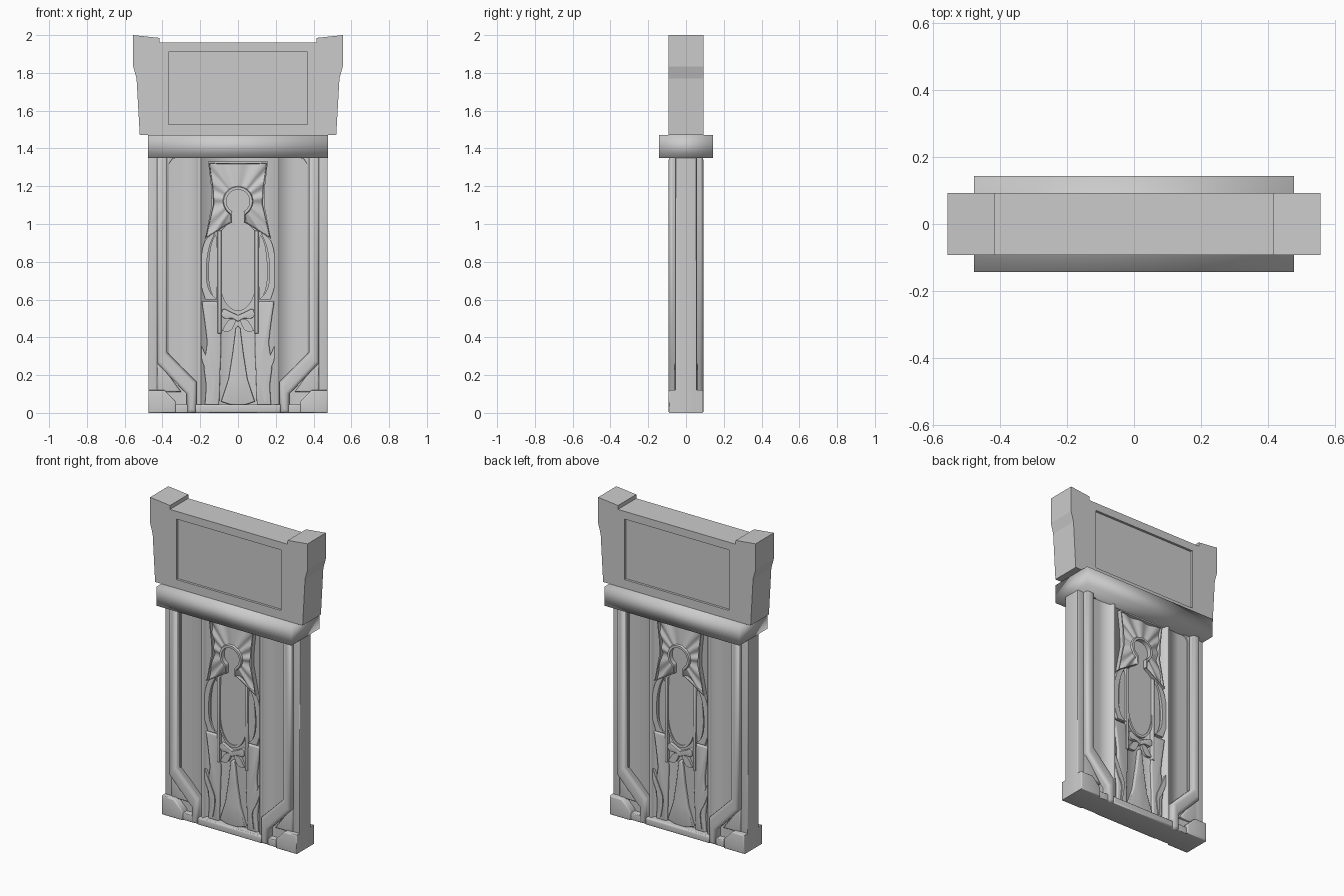
import bpy, bmesh, math
from mathutils import Vector

if "Cube" in bpy.data.objects:
    bpy.data.objects.remove(bpy.data.objects["Cube"])


def finish(name, bm, mirror=(False, False), angle=40):
    me = bpy.data.meshes.new(name)
    bm.to_mesh(me)
    bm.free()
    ob = bpy.data.objects.new(name, me)
    bpy.context.collection.objects.link(ob)
    bpy.ops.object.select_all(action='DESELECT')
    ob.select_set(True)
    bpy.context.view_layer.objects.active = ob
    if angle:
        bpy.ops.object.shade_smooth_by_angle(angle=math.radians(angle))
    if any(mirror):
        m = ob.modifiers.new("mirror", 'MIRROR')
        m.use_axis = (mirror[0], mirror[1], False)
        m.merge_threshold = 0.0001
    return ob


def prism(name, pts, hy, both=False, bevel=0, angle=40, seg=3):
    """Front outline in x, z, extruded through the slab from -hy to hy."""
    bm = bmesh.new()
    f = bm.faces.new([bm.verts.new((x, -hy, z)) for x, z in pts])
    r = bmesh.ops.extrude_face_region(bm, geom=[f])
    new = [v for v in r['geom'] if isinstance(v, bmesh.types.BMVert)]
    bmesh.ops.translate(bm, verts=new, vec=(0, 2 * hy, 0))
    if not any(g.normal.y > .9 for g in bm.faces) or len(bm.faces) < len(pts) + 2:
        bm.faces.new([v for v in bm.verts if v.co.y < 0]) if len(bm.faces) < len(pts) + 2 else None
    bmesh.ops.recalc_face_normals(bm, faces=bm.faces[:])
    if bevel:
        rims = [e for e in bm.edges if abs(e.verts[0].co.y - e.verts[1].co.y) < 1e-6]
        bmesh.ops.bevel(bm, geom=rims, offset=bevel, segments=seg, profile=0.5,
                        affect='EDGES', clamp_overlap=True)
    return finish(name, bm, (both, False), angle)


def rect(x0, x1, z0, z1):
    return [(x0, z0), (x1, z0), (x1, z1), (x0, z1)]


def sym(half):
    return half + [(-x, z) for x, z in reversed(half) if x > 1e-6]


def smooth(pts, n=5):
    """Closed Catmull-Rom outline; a doubled point makes a corner."""
    out, k = [], len(pts)
    for i in range(k):
        a, b, c, d = (Vector(pts[(i + j) % k]) for j in (-1, 0, 1, 2))
        if (b - c).length < 1e-6:
            continue
        for s in range(n):
            t = s / n
            p = 0.5 * (2 * b + (c - a) * t + (2 * a - 5 * b + 4 * c - d) * t * t
                       + (3 * b - a - 3 * c + d) * t ** 3)
            out.append((p.x, p.y))
    return out


def subdivide(pts, n):
    """Open polyline with n samples per segment, keeping the corners."""
    pts = [Vector(p) for p in pts]
    return [a.lerp(b, i / n) for a, b in zip(pts, pts[1:]) for i in range(n)] + [pts[-1]]


# Head block with horned corners and a sunken panel on each face
head = prism("head_block", [(-.52, 1.47), (.52, 1.47), (.537, 1.77), (.555, 1.835), (.555, 2.0),
             (.415, 1.985), (.415, 1.96), (-.415, 1.96), (-.415, 1.985), (-.555, 2.0),
             (-.555, 1.835), (-.537, 1.77)], .092, angle=0)
for s in (-1, 1):
    bpy.ops.mesh.primitive_cube_add(size=1, location=(0, s * .092, 1.718))
    cutter = bpy.context.object
    cutter.name = "panel_cutter"
    cutter.scale = (.735, .03, .385)
    bpy.context.view_layer.objects.active = head
    mod = head.modifiers.new("panel", 'BOOLEAN')
    mod.operation, mod.object, mod.solver = 'DIFFERENCE', cutter, 'EXACT'
    bpy.ops.object.modifier_apply(modifier=mod.name)
    bpy.data.objects.remove(cutter)

# Lintel under the head: smooth-shaded square bar
prism("lintel", rect(-.476, .476, 1.35, 1.47), .143, angle=180)

# Slab core: plan section with a centre panel, slim pilasters and flat side panels
quarter = [(.0, .04), (.19, .04), (.195, .062), (.205, .07), (.215, .062), (.22, .046),
           (.30, .042), (.375, .046), (.44, .05)]
right = [(x, -y) for x, y in quarter] + [(x, y) for x, y in reversed(quarter)]
left = [(-x, y) for x, y in quarter[1:]] + [(-x, -y) for x, y in reversed(quarter[1:])]
bm = bmesh.new()
f = bm.faces.new([bm.verts.new((x, y, .01)) for x, y in right + left])
r = bmesh.ops.extrude_face_region(bm, geom=[f])
bmesh.ops.translate(bm, vec=(0, 0, 1.37),
                    verts=[v for v in r['geom'] if isinstance(v, bmesh.types.BMVert)])
bmesh.ops.recalc_face_normals(bm, faces=bm.faces[:])
finish("slab_core", bm, angle=80)

# Outer posts, feet and sill
prism("outer_post", rect(.425, .475, 0, 1.40), .057, True, .006, 60)
prism("foot", [(.33, 0), (.475, 0), (.475, .12), (.39, .12), (.33, .06)], .092, True, .008, 60)
prism("foot_step", rect(.26, .34, 0, .045), .082, True, .006, 60)
prism("sill", rect(-.225, .225, 0, .045), .088, False, .01, 60)

# Raised moulding that turns inward at the bottom, with a fine inner liner
prism("frame_moulding", [(.43, 1.36), (.43, .265), (.272, .10), (.272, 0), (.22, 0), (.22, .165),
      (.375, .32), (.375, 1.36)], .092, True, .022, 75, 4)
prism("frame_liner", [(.378, .31), (.378, 1.36), (.33, 1.36), (.33, 1.35), (.347, 1.345),
      (.365, 1.32), (.365, .315)], .055, True, .004)
prism("corner_gusset", [(.43, .29), (.43, .11), (.30, .11)], .062, True, .012)

# Pleated headdress: spokes from the keyhole outline to the outer outline
key = [(.062 * math.sin(math.radians(a)), 1.12 + .062 * math.cos(math.radians(a)))
       for a in range(0, 151, 10)] + [(.031, 1.01)]
edge = [(0, 1.33), (.158, 1.33), (.143, 1.20), (.14, 1.10), (.174, .922), (.034, 1.008)]
outer = subdivide(edge, 7)
n = len(outer)
fine = subdivide(key, 20)
inner = [fine[round(i * (len(fine) - 1) / (n - 1))] for i in range(n)]
# each row: distance from the inner (+) or outer (-) outline or blend, height, pleat weight
rows = [('in', 0, .035, 0), ('in', 0, .078, 0), ('in', .014, .078, 0), ('in', .018, .066, .3),
        ('mid', .5, .062, .8), ('out', .013, .056, 1), ('out', .010, .070, 0),
        ('out', 0, .070, 0), ('out', 0, .035, 0)]
bm = bmesh.new()
grid = []
for kind, d, y, w in rows:
    line = []
    for i, (a, b) in enumerate(zip(inner, outer)):
        span = max((b - a).length, 1e-4)
        t = {'in': min(d / span, .4), 'mid': d, 'out': 1 - min(d / span, .4)}[kind]
        p = a.lerp(b, t)
        line.append(bm.verts.new((p.x, -y - .007 * w * math.cos(i * math.pi / 3), p.y)))
    grid.append(line)
for g, h in zip(grid, grid[1:]):
    for i in range(n - 1):
        bm.faces.new((g[i], g[i + 1], h[i + 1], h[i]))
bm.normal_update()
if sum(f.normal.y * f.calc_area() for f in bm.faces) > 0:
    bmesh.ops.reverse_faces(bm, faces=bm.faces[:])
finish("headdress", bm, (True, True), 50)

# Flat face disc and oval torso
prism("face_disc", sym(key), .05)
torso = [(.03, 1.02), (.086, .97), (.088, .78)]
oval = [(.088 * math.cos(a), .72 - .165 * math.sin(a)) for a in (i * math.pi / 16 for i in range(9))]
oval[-1] = (0, .555)
prism("torso", sym(torso + oval), .05)
# Raised rim around the lower torso
hem = [(x * 1.14, .72 + (z - .72) * 1.1) for x, z in reversed(oval)]
prism("torso_rim", oval + hem[:-1], .056, True)

# Hair strips and curved sleeves
prism("hair_strip", rect(.088, .108, .42, .965), .060, True, .006)
sleeve = [(.12, .955), (.12, .955), (.175, .91), (.198, .80), (.198, .69), (.172, .60), (.172, .60),
          (.11, .60), (.11, .60), (.145, .635), (.165, .70), (.165, .80), (.148, .89)]
prism("sleeve", smooth(sleeve), .058, True)
cuff = [(.112, .92), (.14, .90), (.155, .80), (.155, .70), (.138, .63), (.112, .62)]
prism("inner_sleeve", smooth(cuff), .050, True)

# Waist bow
knot = [(0, .515), (.03, .53), (.075, .55), (.088, .52), (.07, .50), (.03, .50), (0, .485)]
prism("waist_bow", smooth(knot), .062, True, .003)
tail = [(.008, .495), (.008, .495), (.05, .49), (.085, .435), (.085, .435), (.055, .43), (.03, .445)]
prism("bow_tail", smooth(tail), .057, True)

# Flared apron
apron = [(0, .46), (.012, .45), (.028, .32), (.05, .18), (.09, .06), (.045, .045), (0, .04)]
prism("apron", sym(apron), .060, False, .006)

# Draped skirts at either side
skirt = [(.108, .59), (.108, .59), (.192, .59), (.192, .59), (.172, .45), (.165, .36), (.18, .25),
         (.17, .15), (.175, .04), (.175, .04), (.10, .04), (.10, .04), (.095, .2), (.09, .4)]
prism("skirt", smooth(skirt), .054, True, .008)
fold = [(.196, .36), (.196, .36), (.155, .27), (.122, .18), (.138, .06), (.138, .06), (.150, .06),
        (.150, .06), (.142, .16), (.168, .22), (.193, .29)]
prism("skirt_fold", smooth(fold), .060, True)
